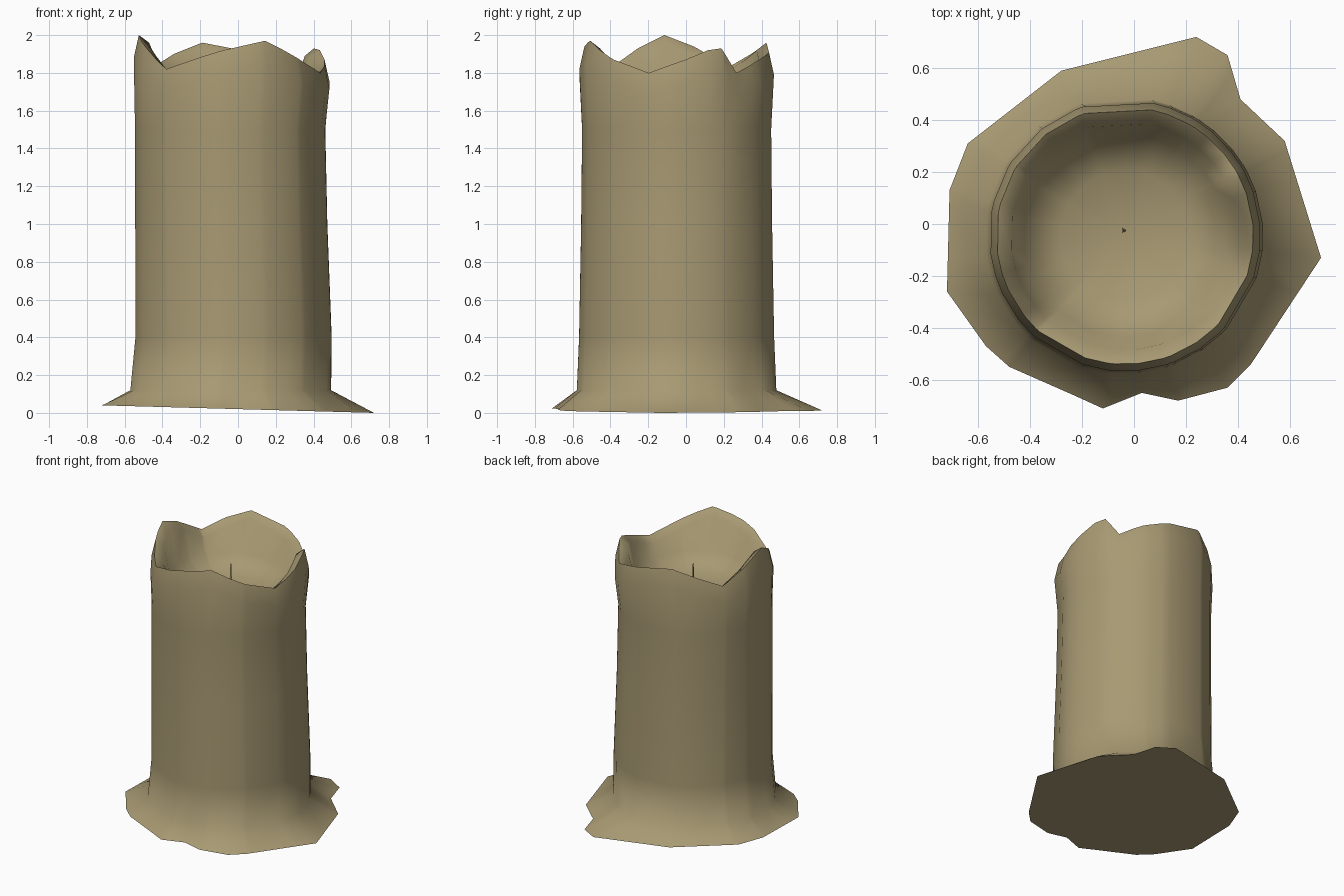
import bpy
import bmesh
from math import atan2, cos, hypot, pi, radians, sin, tau
from mathutils import Vector

if "Cube" in bpy.data.objects:
    bpy.data.objects.remove(bpy.data.objects["Cube"])

AXIS = Vector((-.03, -.045))

# Outline of the melted foot, counter-clockwise (x, y)
FOOT = [(.72, -.13), (.58, .32), (.41, .48), (.36, .65), (.24, .72), (-.28, .59),
        (-.64, .31), (-.71, .13), (-.72, -.26), (-.57, -.47), (-.48, -.55),
        (-.23, -.66), (-.12, -.71), (.03, -.65), (.17, -.68), (.36, -.63), (.45, -.54)]

# Broken rim: direction in degrees and height
RIM = [(5, 1.87), (19, 1.92), (28, 1.93), (39, 1.8), (57, 1.86), (78, 1.91),
       (108, 1.96), (128, 1.9), (147, 1.83), (170, 1.94), (188, 2), (205, 1.93),
       (226, 1.82), (265, 1.92), (291, 1.97), (317, 1.87), (342, 1.8)]


def make_material(name, colour):
    mat = bpy.data.materials.new(name)
    mat.use_nodes = True
    mat.diffuse_color = colour
    shader = mat.node_tree.nodes["Principled BSDF"]
    shader.inputs["Base Color"].default_value = colour
    shader.inputs["Roughness"].default_value = .8
    return mat


def around(samples, angle, straight=False):
    """Value at an angle; straight keeps polygon edges straight in plan."""
    for (a, u), (b, v) in zip(samples, samples[1:] + samples[:1]):
        span, step = (b - a) % tau, (angle - a) % tau
        if step <= span:
            if straight:
                return u * v * sin(span) / (u * sin(step) + v * sin(span - step))
            return u + (v - u) * step / span


def build(name, rings, material, bottom=True):
    """Skin a stack of rings, closing the first and last."""
    bm = bmesh.new()
    loops = [[bm.verts.new(p) for p in ring] for ring in rings]
    n = len(loops[0])
    for low, high in zip(loops, loops[1:]):
        for i in range(n):
            j = (i + 1) % n
            bm.faces.new((low[i], low[j], high[j], high[i]))
    bm.faces.new(loops[0][::-1])
    centre = sum((v.co for v in loops[-1]), Vector()) / n
    tip = bm.verts.new(centre)
    for i in range(n):
        bm.faces.new((loops[-1][i], loops[-1][(i + 1) % n], tip))
    mesh = bpy.data.meshes.new(name)
    bm.to_mesh(mesh)
    bm.free()
    mesh.materials.append(material)
    obj = bpy.data.objects.new(name, mesh)
    bpy.context.collection.objects.link(obj)
    bpy.ops.object.select_all(action='DESELECT')
    obj.select_set(True)
    bpy.context.view_layer.objects.active = obj
    bpy.ops.object.shade_smooth_by_angle(angle=radians(75))
    return obj


wax = make_material("dull tan wax", (.39, .32, .17, 1))

foot = [(atan2(y - AXIS.y, x - AXIS.x) % tau, hypot(x - AXIS.x, y - AXIS.y)) for x, y in FOOT]
rim = [(radians(a), z) for a, z in RIM]
angles = sorted(a for a, _ in foot + rim)


def ring(radius, height, shift=0):
    """Ring whose radius and height may depend on direction."""
    pts = []
    for a in angles:
        r = radius(a) if callable(radius) else radius
        x, y = AXIS.x + shift + r * cos(a), AXIS.y + r * sin(a)
        pts.append((x, y, height(a, x)))
    return pts


def level(z):
    return lambda a, x: z


def below_rim(drop):
    return lambda a, x: around(rim, a) - drop


# Candle: spread foot, upright body, broken rim, hollow top
candle = build("candle", [
    ring(lambda a: around(foot, a, True), lambda a, x: .02 - x / 36),
    ring(.535, level(.12), -.01),
    ring(.523, level(.4), .005),
    ring(.512, level(1), -.007),
    ring(.507, level(1.5), -.013),
    ring(.522, below_rim(.12), -.005),
    ring(.495, below_rim(0), -.005),
    ring(.44, below_rim(.04), -.005),
    ring(.39, level(1.69), -.005),
    ring(.25, level(1.6), -.005),
], wax)

# Wick: thin spike standing in the hollow
wick = build("wick", [
    [(-.04 + r * cos(i * tau / 3), -.025 + r * sin(i * tau / 3), z) for i in range(3)]
    for r, z in ((.014, 1.55), (.003, 1.79))
], wax)
